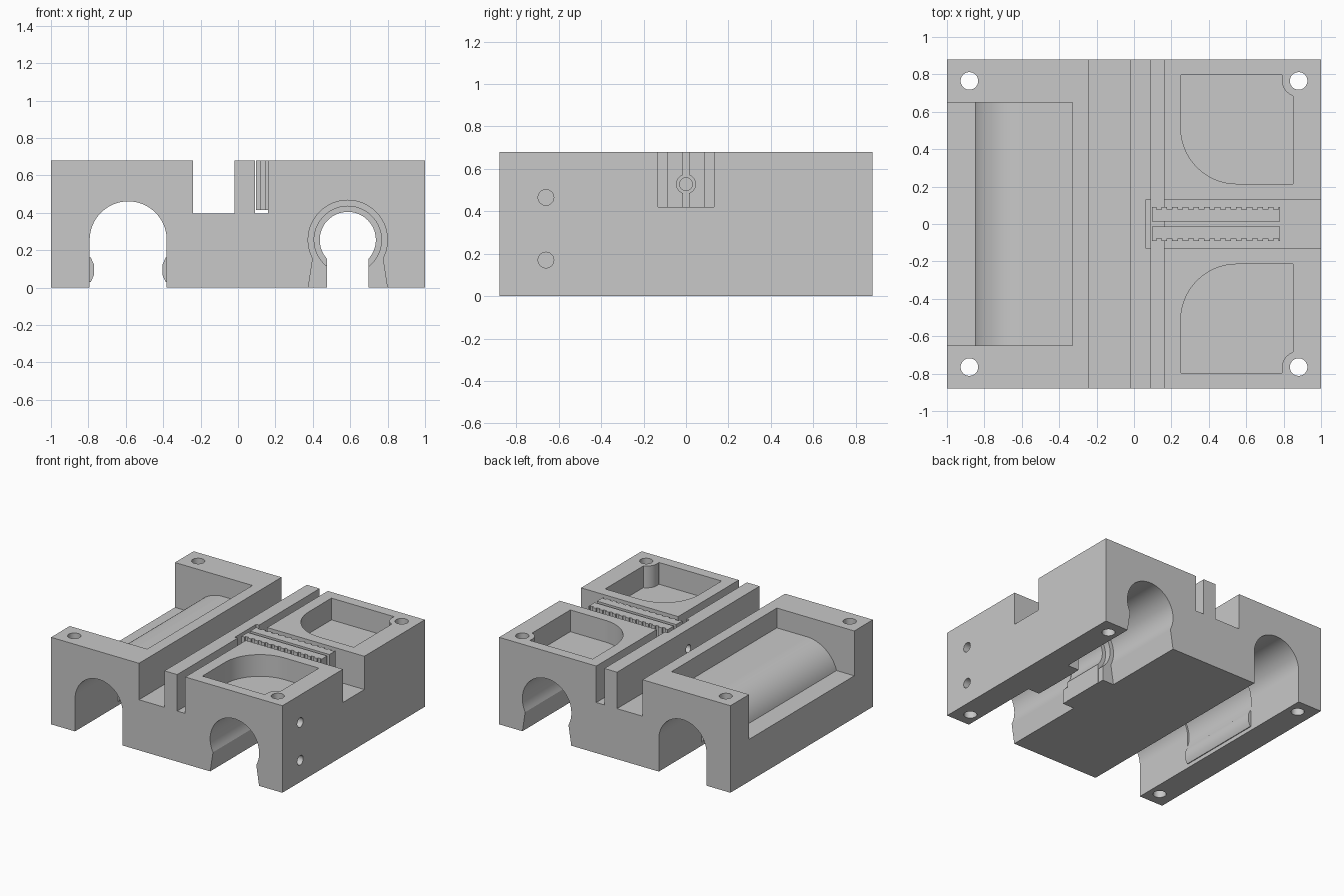
import bpy, bmesh
from math import sin, cos, radians, asin, degrees

cube = bpy.data.objects.get("Cube")
if cube:
    bpy.data.objects.remove(cube, do_unlink=True)

grey = bpy.data.materials.new("plain grey")
grey.use_nodes = True
colour = (0.58, 0.58, 0.58, 1)
grey.diffuse_color = colour
grey.node_tree.nodes["Principled BSDF"].inputs["Base Color"].default_value = colour

PLACE = {
    "x": lambda u, v, d: (d, u, v),
    "y": lambda u, v, d: (u, d, v),
    "z": lambda u, v, d: (u, v, d),
}


def arc(cu, cv, r, a, b, steps=40):
    return [(cu + r * cos(radians(a + (b - a) * i / steps)),
             cv + r * sin(radians(a + (b - a) * i / steps))) for i in range(steps + 1)]


def circle(cu, cv, r):
    return arc(cu, cv, r, 0, 360, 32)[:-1]


def rect(u0, u1, v0, v1):
    return [(u0, v0), (u1, v0), (u1, v1), (u0, v1)]


def prism(name, outline, axis, start, end):
    """Closed solid from an outline along an axis, with outward faces."""
    bm = bmesh.new()
    low, high = ([bm.verts.new(PLACE[axis](u, v, d)) for u, v in outline] for d in (start, end))
    bm.faces.new(low[::-1])
    bm.faces.new(high)
    for i in range(len(outline)):
        bm.faces.new((low[i - 1], low[i], high[i], high[i - 1]))
    bm.normal_update()
    if bm.calc_volume(signed=True) < 0:
        bmesh.ops.reverse_faces(bm, faces=bm.faces[:])
    mesh = bpy.data.meshes.new(name)
    bm.to_mesh(mesh)
    bm.free()
    mesh.materials.append(grey)
    obj = bpy.data.objects.new(name, mesh)
    bpy.context.collection.objects.link(obj)
    return obj


def cut(obj, outline, axis, start, end):
    """Subtract a prism from an object."""
    tool = prism("cutter", outline, axis, start, end)
    mod = obj.modifiers.new("cut", "BOOLEAN")
    mod.operation = "DIFFERENCE"
    mod.solver = "EXACT"
    mod.object = tool
    bpy.context.view_layer.objects.active = obj
    bpy.ops.object.modifier_apply(modifier=mod.name)
    bpy.data.objects.remove(tool, do_unlink=True)


def keyhole(cx, r, half):
    """Round bore with a straight slot open at the bottom."""
    a = degrees(asin(min(half / r, 1))) - 90
    return [(cx + half, -0.1)] + arc(cx, BORE_Z, r, a, 180 - a) + [(cx - half, -0.1)]


HALF_Y, TOP, BORE_Z = 0.88, 0.68, 0.255
ARCH_X, CLIP_X = -0.587, 0.587

block = prism("carriage_block", rect(-1, 1, -HALF_Y, HALF_Y), "z", 0, TOP)

# Wide and narrow channels across the top
cut(block, rect(-0.24, -0.02, 0.395, 0.8), "y", -1, 1)
cut(block, rect(0.09, 0.16, 0.395, 0.8), "y", -1, 1)

# Open pocket over the rounded bearing shell
shell = arc(ARCH_X, BORE_Z, 0.27, 164, 90, 24)
cut(block, [(-1.1, shell[0][1])] + shell + [(-0.33, 0.525), (-0.33, 0.8), (-1.1, 0.8)],
    "y", -0.65, 0.65)

# Large arched tunnel with a slightly deeper bearing seat
cut(block, keyhole(ARCH_X, 0.206, 0.206), "y", -1, 1)
cut(block, arc(ARCH_X, BORE_Z, 0.22, -20, 200), "y", -0.35, 0.35)

# Small tunnel: narrow stop in the middle, stepped, with a bearing seat at each end
cut(block, keyhole(CLIP_X, 0.15, 0.11), "y", -1, 1)
seat = [(CLIP_X + 0.219, -0.05)] + arc(CLIP_X, BORE_Z, 0.212, -28, 208) + [(CLIP_X - 0.219, -0.05)]
for side in (-1, 1):
    cut(block, keyhole(CLIP_X, 0.18, 0.112), "y", side * 0.17, side * 0.5)
    cut(block, seat, "y", side * 0.22, side)

# Two top pockets, each rounded at one corner and relieved around a screw boss
for side in (-1, 1):
    pocket = [(0.85, 0.215)] + arc(0.88, 0.77, 0.09, 250, 165, 12) \
        + [(0.79, 0.797), (0.25, 0.797)] + arc(0.55, 0.515, 0.3, 180, 270, 24)
    cut(block, [(x, side * y) for x, y in pocket], "z", 0.51, 0.8)

# Corner screw holes
for x in (-0.88, 0.88):
    for y in (-0.765, 0.765):
        cut(block, circle(x, y, 0.047), "z", -0.1, 0.8)

# Belt slot, bore through its end wall, and two blind side holes
cut(block, rect(-0.132, 0.132, 0.42, 0.8), "x", 0.065, 1.1)
cut(block, circle(0, 0.528, 0.03), "x", -0.1, 0.08)
for z in (0.17, 0.465):
    cut(block, circle(-0.66, z, 0.037), "x", 0.88, 1.1)

# Toothed belt rails with a shared bore between them
PITCH, RAIL_START, RAIL_END = 0.057, 0.095, 0.78
rails = []
for side, name in ((-1, "front_belt_rail"), (1, "back_belt_rail")):
    outline = [(RAIL_START, 0.014), (RAIL_START, 0.09)]
    for i in range(12):
        x = RAIL_START + 0.025 + i * PITCH
        outline += [(x, 0.09), (x, 0.078), (x + 0.026, 0.078), (x + 0.026, 0.09)]
    outline += [(RAIL_END, 0.09), (RAIL_END, 0.014)]
    rail = prism(name, [(x, side * y) for x, y in outline], "z", 0.415, TOP)
    cut(rail, circle(0, 0.528, 0.045), "x", 0, 1)
    rails.append(rail)

# Snap ridges along the lower walls of the large tunnel
ridges = []
for side, name in ((-1, "right_snap_ridge"), (1, "left_snap_ridge")):
    bump = [(0.22, 0.03), (0.2, 0.03), (0.184, 0.065), (0.184, 0.125), (0.2, 0.16), (0.22, 0.16)]
    ridges.append(prism(name, [(ARCH_X + side * u, z) for u, z in bump], "y", -0.35, 0.35))

# Smooth the round walls, keep hard edges
bpy.ops.object.select_all(action="DESELECT")
for obj in [block] + rails + ridges:
    obj.select_set(True)
bpy.context.view_layer.objects.active = block
bpy.ops.object.shade_smooth_by_angle(angle=radians(25))
